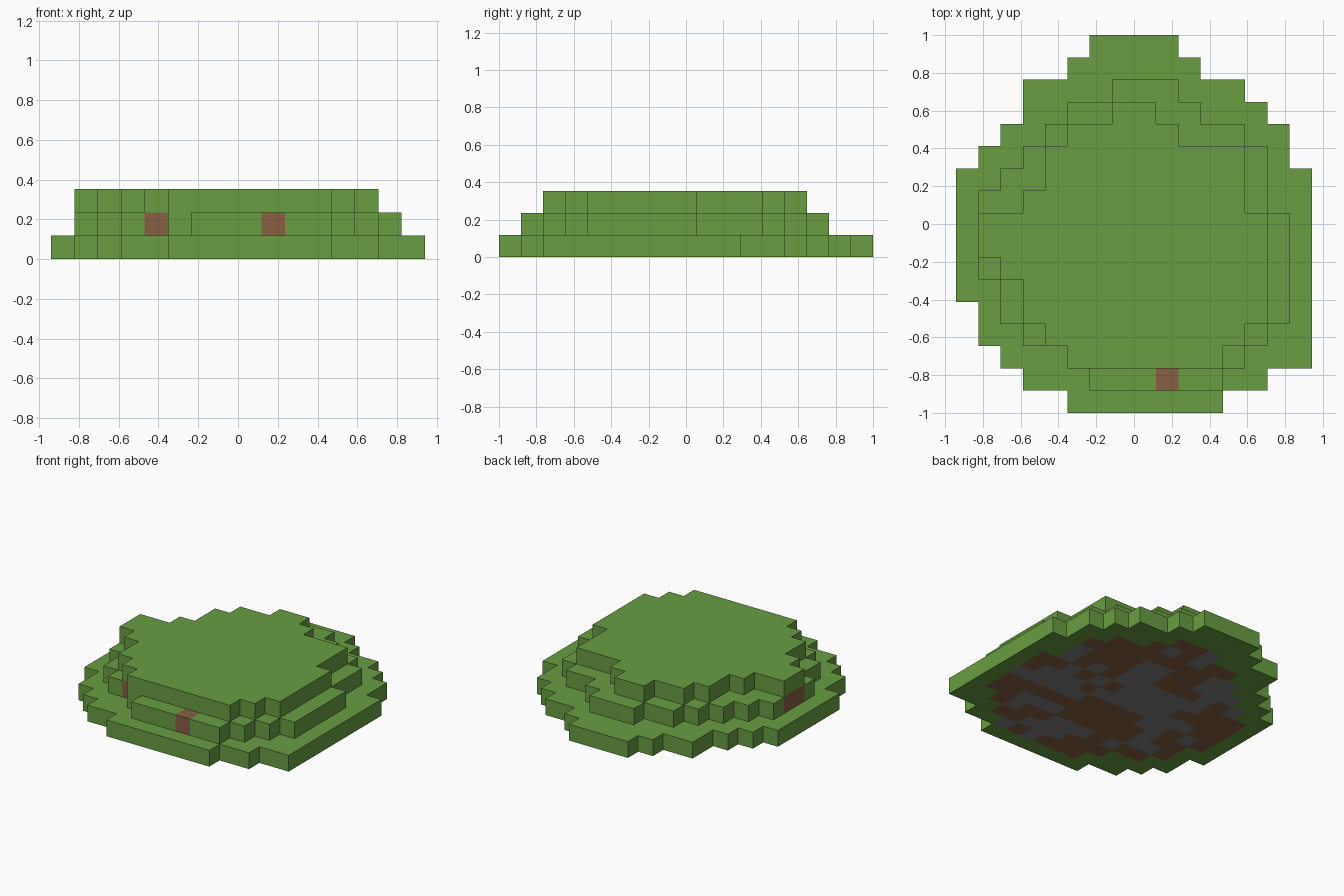
import bpy
import bmesh
import random
from mathutils import Vector

old_cube = bpy.data.objects.get("Cube")
if old_cube:
    bpy.data.objects.remove(old_cube)

random.seed(11)
CELL = 2 / 17


def make_material(name, red, green, blue):
    def linear(value):
        value /= 255
        return value / 12.92 if value <= 0.04045 else ((value + 0.055) / 1.055) ** 2.4

    colour = (linear(red), linear(green), linear(blue), 1)
    material = bpy.data.materials.new(name)
    material.use_nodes = True
    material.diffuse_color = colour
    shader = material.node_tree.nodes["Principled BSDF"]
    shader.inputs["Base Color"].default_value = colour
    shader.inputs["Roughness"].default_value = 1
    return material


MATERIALS = [
    make_material("grass green", 104, 157, 66),
    make_material("earth brown", 134, 96, 67),
    make_material("stone grey", 125, 125, 125),
]
GRASS, EARTH, STONE = range(3)


def cells_from_rows(first_row, spans):
    """Each span gives the first and last column edge of one row, front to back."""
    return {(column, row)
            for row, (start, end) in enumerate(spans, first_row)
            for column in range(start, end)}


# Stepped outlines of the three tiers
base = cells_from_rows(0, [(5, 12), (3, 14), (2, 16), (1, 16), (1, 16)]
                       + [(0, 16)] * 6
                       + [(1, 15), (2, 15), (3, 14), (3, 13), (5, 11), (6, 10)])
middle = cells_from_rows(1, [(6, 12), (5, 13), (3, 14), (2, 15), (2, 15)]
                         + [(1, 15)] * 3
                         + [(1, 14), (2, 14), (3, 14), (4, 13), (5, 11), (7, 10)])
top = cells_from_rows(2, [(5, 12), (4, 13), (3, 14), (3, 14), (2, 14)]
                      + [(1, 14)] * 2
                      + [(3, 13), (4, 13), (4, 13), (5, 10), (7, 9)])

# Bare earth showing through the middle tier
bare_earth = {(9, 1), (4, 3), (1, 7), (1, 8)}

# Stone patches on the underside: centre column, centre row, radius
stone_patches = [(7, 8.5, 1.9), (8.7, 9.6, 1), (12.6, 7.4, 1.4), (4.5, 12, 1.4),
                 (8.7, 2.7, 1.2), (11.5, 4.4, 0.9), (4.7, 6.7, 0.9)]


def underside_material(cell):
    if cell not in middle:
        return GRASS
    centre = Vector((cell[0] + 0.5, cell[1] + 0.5))
    in_patch = any((centre - Vector((x, y))).length < r for x, y, r in stone_patches)
    return STONE if in_patch or random.random() < 0.22 else EARTH


def build_tier(name, level, cells, above, below):
    """Make the exposed faces of one tier, merged into large flat faces."""
    bm = bmesh.new()

    def add_face(corners, material):
        verts = [bm.verts.new(((x - 8) * CELL, (y - 8.5) * CELL, z * CELL))
                 for x, y, z in corners]
        bm.faces.new(verts).material_index = material

    for x, y in sorted(cells):
        cell = (x, y)
        material = EARTH if level == 1 and cell in bare_earth else GRASS
        ring = [(x, y), (x + 1, y), (x + 1, y + 1), (x, y + 1)]
        if cell not in above:
            add_face([(a, b, level + 1) for a, b in ring], material)
        if cell not in below:
            under = underside_material(cell) if level == 0 else material
            add_face([(a, b, level) for a, b in reversed(ring)], under)
        # Side walls only where there is no neighbour
        for side, (dx, dy) in enumerate([(0, -1), (1, 0), (0, 1), (-1, 0)]):
            if (x + dx, y + dy) not in cells:
                p, q = ring[side], ring[(side + 1) % 4]
                add_face([(*p, level), (*q, level), (*q, level + 1), (*p, level + 1)],
                         material)

    bmesh.ops.remove_doubles(bm, verts=bm.verts, dist=CELL / 100)
    bmesh.ops.dissolve_limit(bm, angle_limit=0.01, verts=bm.verts, edges=bm.edges,
                             delimit={'MATERIAL'})
    mesh = bpy.data.meshes.new(name)
    bm.to_mesh(mesh)
    bm.free()
    for material in MATERIALS:
        mesh.materials.append(material)
    bpy.context.collection.objects.link(bpy.data.objects.new(name, mesh))


build_tier("base_tier", 0, base, middle, set())
build_tier("middle_tier", 1, middle, top, base)
build_tier("top_tier", 2, top, set(), middle)
